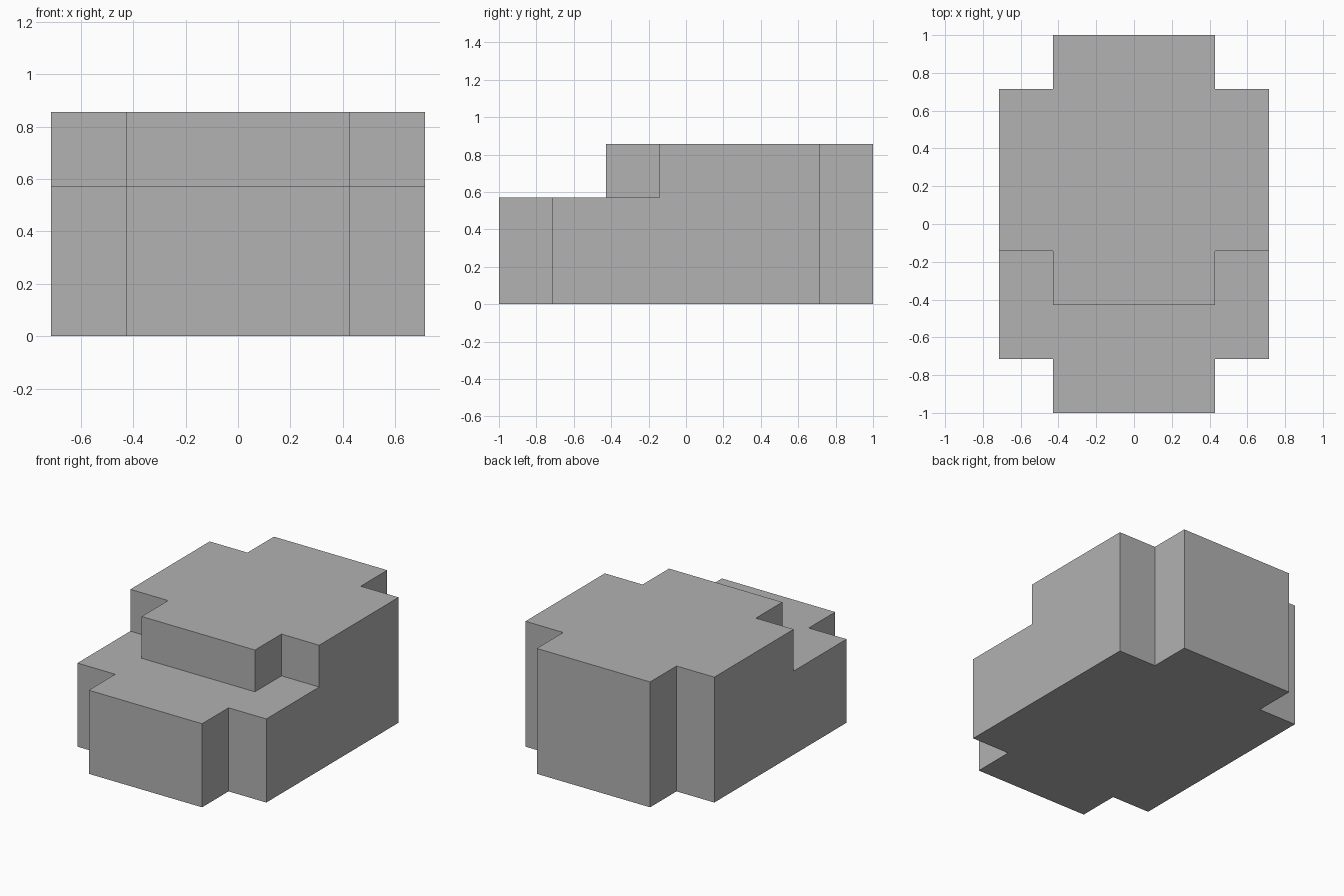
import bpy
import bmesh
from mathutils import Vector

U = 1 / 7  # the design grid

cube = bpy.data.objects.get("Cube")
if cube:
    bpy.data.objects.remove(cube, do_unlink=True)

# Single grey material
grey = bpy.data.materials.new("grey")
grey.use_nodes = True
color = (0.445, 0.445, 0.445, 1)
grey.diffuse_color = color
grey.node_tree.nodes["Principled BSDF"].inputs["Base Color"].default_value = color


def raise_face(bm, face, height):
    """Extrude a face straight up and return the new cap."""
    geom = bmesh.ops.extrude_face_region(bm, geom=[face])["geom"]
    verts = [g for g in geom if isinstance(g, bmesh.types.BMVert)]
    bmesh.ops.translate(bm, verts=verts, vec=(0, 0, height * U))
    return next(g for g in geom if isinstance(g, bmesh.types.BMFace))


# Notched footprint: right half mirrored to the left
half = [(3, -7), (3, -5), (5, -5), (5, -1), (5, 5), (3, 5), (3, 7)]
outline = half + [(-x, y) for x, y in reversed(half)]
bm = bmesh.new()
base = bm.faces.new([bm.verts.new((x * U, y * U, 0)) for x, y in outline])

# Lower tier
top = raise_face(bm, base, 4)

# Upper tier: split the top along the stepped front line, raise the back part
step = [(3, -1), (3, -3), (-3, -3), (-3, -1)]
ends = [v for v in top.verts if abs(v.co.y + U) < 0.01]
right, left = sorted(ends, key=lambda v: -v.co.x)
path = [Vector((x * U, y * U, 4 * U)) for x, y in step]
other, _ = bmesh.utils.face_split(top, right, left, coords=path)
back = max((top, other), key=lambda f: max(v.co.y for v in f.verts))
raise_face(bm, back, 2)

# Merge flush faces into clean flat sides
bmesh.ops.recalc_face_normals(bm, faces=bm.faces)
bmesh.ops.dissolve_limit(bm, angle_limit=0.01, verts=bm.verts, edges=bm.edges)
bmesh.ops.recalc_face_normals(bm, faces=bm.faces)

mesh = bpy.data.meshes.new("stepped_block")
bm.to_mesh(mesh)
bm.free()
mesh.materials.append(grey)
block = bpy.data.objects.new("stepped_block", mesh)
bpy.context.collection.objects.link(block)
